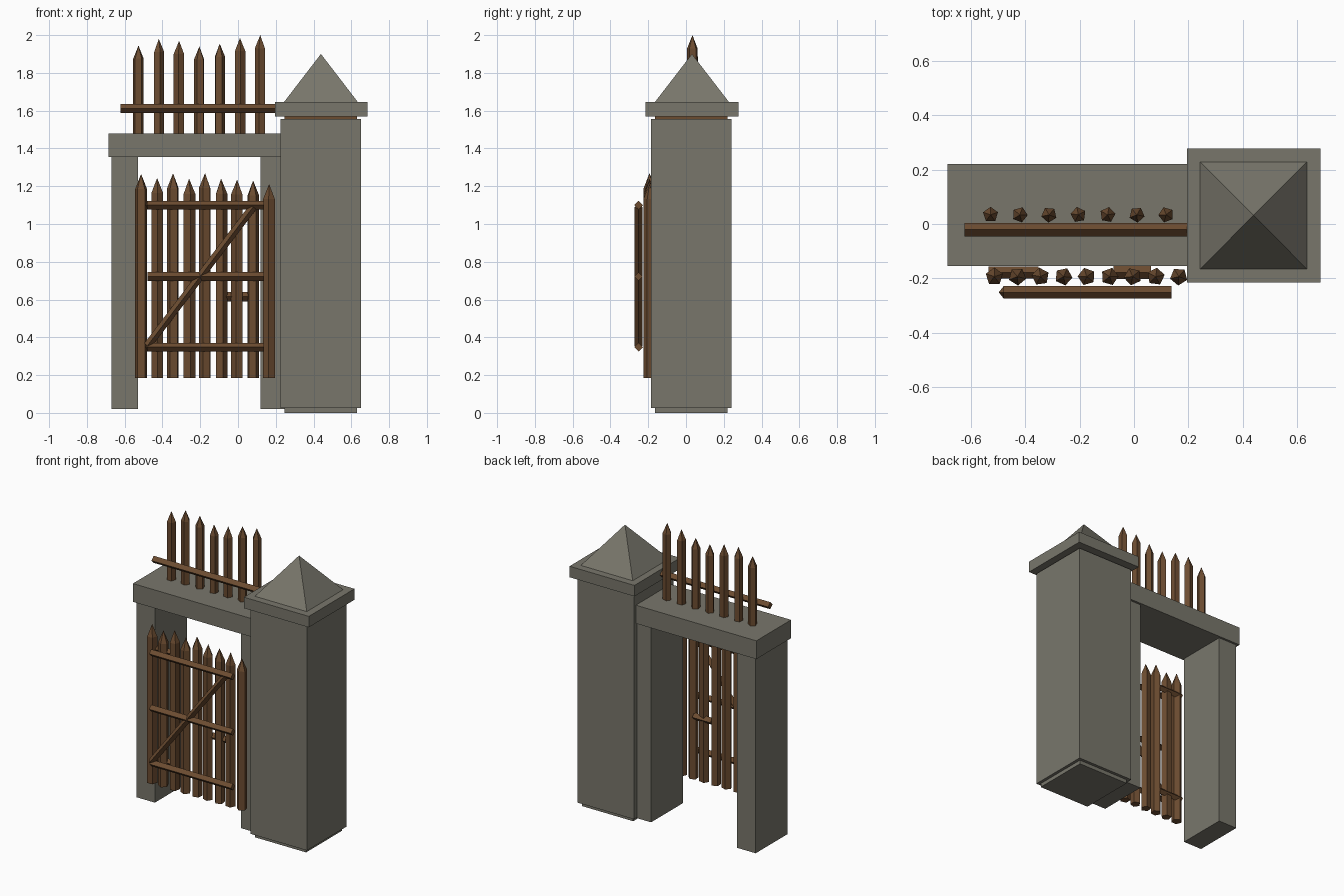
import bpy
import bmesh
from math import tau
from mathutils import Vector, Matrix

cube = bpy.data.objects.get("Cube")
if cube:
    bpy.data.objects.remove(cube, do_unlink=True)


def material(name, rgb):
    m = bpy.data.materials.new(name)
    m.use_nodes = True
    m.diffuse_color = (*rgb, 1)
    m.node_tree.nodes["Principled BSDF"].inputs["Base Color"].default_value = (*rgb, 1)
    return m


stone = material("grey_stone", (0.19, 0.183, 0.148))
wood = material("brown_wood", (0.15, 0.072, 0.03))


def finish(name, bm, mat):
    bmesh.ops.recalc_face_normals(bm, faces=bm.faces)
    me = bpy.data.meshes.new(name)
    bm.to_mesh(me)
    bm.free()
    me.materials.append(mat)
    ob = bpy.data.objects.new(name, me)
    bpy.context.collection.objects.link(ob)
    return ob


def box(name, low, high, mat, tip=False):
    """Box between two corners, or a pyramid when tip is set."""
    low, high = Vector(low), Vector(high)
    bm = bmesh.new()
    bmesh.ops.create_cube(bm, size=1)
    size, mid = high - low, (low + high) / 2
    for v in bm.verts:
        v.co = Vector(a * b for a, b in zip(v.co, size)) + mid
    if tip:
        top = [v for v in bm.verts if v.co.z > mid.z]
        bmesh.ops.pointmerge(bm, verts=top, merge_co=(mid.x, mid.y, high.z))
    return finish(name, bm, mat)


def bar(name, start, end, radius):
    """Square bar standing on its edge, running between two points."""
    start, end = Vector(start), Vector(end)
    run = end - start
    turn = run.to_track_quat('Z', 'Y').to_matrix().to_4x4()
    bm = bmesh.new()
    bmesh.ops.create_cone(bm, cap_ends=True, segments=4, radius1=radius, radius2=radius,
                          depth=run.length, matrix=Matrix.Translation((start + end) / 2) @ turn)
    return finish(name, bm, wood)


def picket(name, x, y, bottom, top, radius, point, angle):
    """Five-sided stake with a pointed end."""
    bm = bmesh.new()
    shaft = top - point - bottom
    place = Matrix.Translation((x, y, bottom + shaft / 2)) @ Matrix.Rotation(angle, 4, 'Z')
    bmesh.ops.create_cone(bm, cap_ends=True, segments=5, radius1=radius, radius2=radius,
                          depth=shaft, matrix=place)
    cap = max(bm.faces, key=lambda f: f.calc_center_median().z)
    tip = bmesh.ops.poke(bm, faces=[cap])["verts"][0]
    tip.co.z = top
    return finish(name, bm, wood)


# Large pillar with its cap
box("pillar_foot", (0.245, -0.165, 0), (0.63, 0.22, 0.03), stone)
box("pillar_shaft", (0.225, -0.185, 0.026), (0.65, 0.24, 1.556), stone)
box("pillar_neck", (0.245, -0.165, 1.55), (0.63, 0.22, 1.575), wood)
box("pillar_cap", (0.195, -0.215, 1.57), (0.685, 0.278, 1.645), stone)
box("pillar_roof", (0.243, -0.165, 1.645), (0.635, 0.228, 1.9), stone, tip=True)

# Doorway
for side, x in (("right", -0.67), ("left", 0.12)):
    box(side + "_door_post", (x, -0.14, 0.02), (x + 0.14, 0.205, 1.36), stone)
box("lintel", (-0.685, -0.155, 1.355), (0.24, 0.22, 1.48), stone)

# Fence on the lintel
for i, top in enumerate((1.945, 1.98, 1.97, 1.94, 1.955, 1.985, 2.0)):
    picket(f"fence_picket_{i + 1}", -0.527 + i * 0.1075, 0.034, 1.46, top, 0.029, 0.07, i * tau / 7)
bar("fence_rail", (-0.622, -0.021, 1.611), (0.22, -0.021, 1.611), 0.024)

# Gate pickets
for i, top in enumerate((1.265, 1.243, 1.268, 1.24, 1.27, 1.24, 1.235, 1.23, 1.212)):
    picket(f"gate_picket_{i + 1}", -0.513 + i * 0.0847, -0.193, 0.185, top, 0.033, 0.08, i * tau / 9)

# Gate rails, hinges, brace and latch
for name, z in (("lower", 0.348), ("middle", 0.722), ("upper", 1.1)):
    bar(name + "_gate_rail", (-0.48, -0.251, z), (0.138, -0.251, z), 0.023)
for name, z in (("lower", 0.348), ("upper", 1.1)):
    bar(name + "_hinge", (-0.535, -0.178, z), (-0.35, -0.178, z), 0.022)
bar("gate_brace", (-0.48, -0.251, 0.355), (0.08, -0.251, 1.09), 0.021)
bar("gate_latch", (-0.075, -0.178, 0.615), (0.062, -0.178, 0.615), 0.024)
